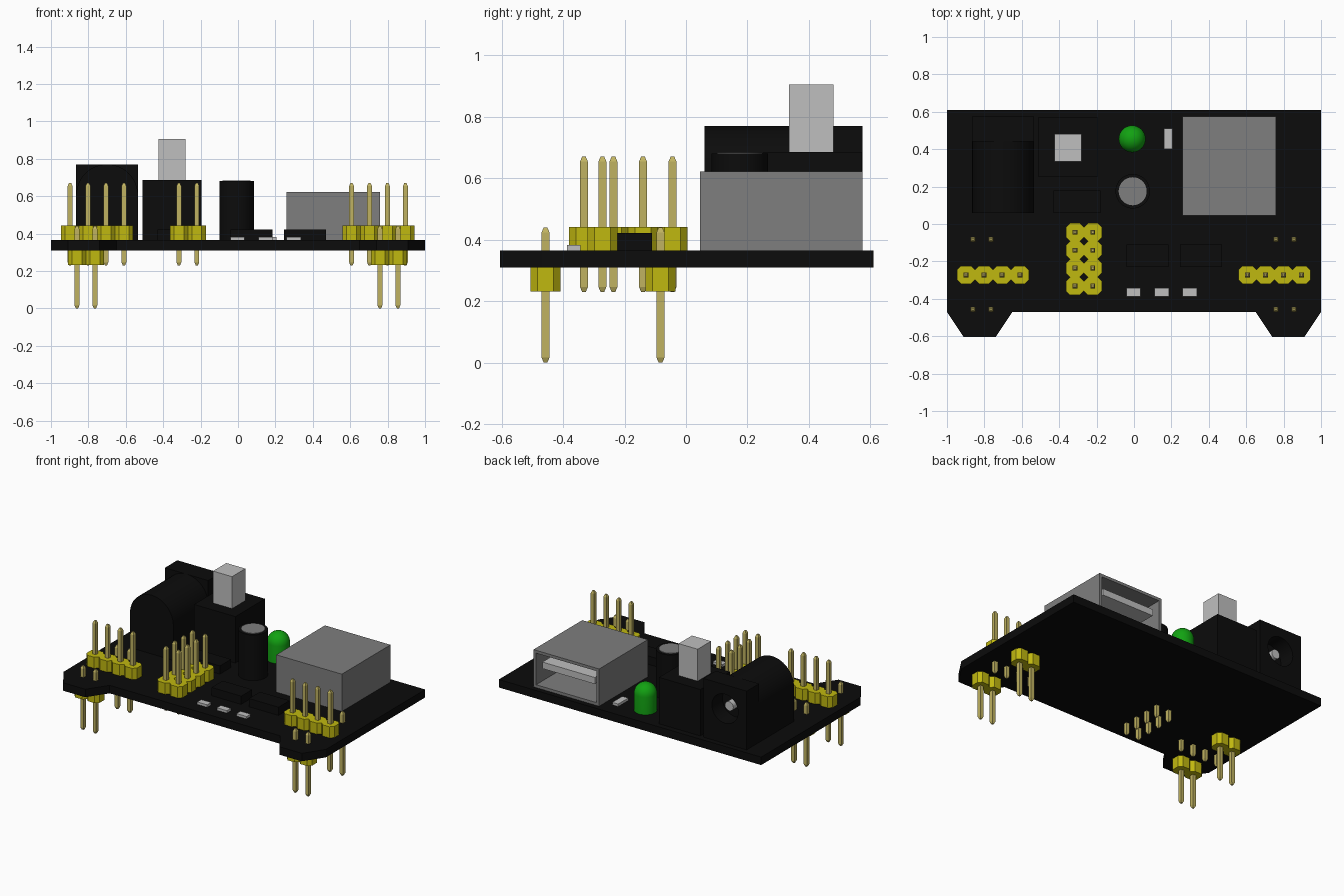
import bpy, bmesh, math
from mathutils import Matrix, Vector

if "Cube" in bpy.data.objects:
    bpy.data.objects.remove(bpy.data.objects["Cube"], do_unlink=True)


def material(name, r, g, b):
    m = bpy.data.materials.new(name)
    m.use_nodes = True
    m.diffuse_color = (r, g, b, 1)
    m.node_tree.nodes["Principled BSDF"].inputs["Base Color"].default_value = (r, g, b, 1)
    return m


BLACK = material("black", 0.0035, 0.0035, 0.0035)
GRAY = material("metal gray", 0.21, 0.21, 0.21)
SILVER = material("light silver", 0.52, 0.52, 0.52)
YELLOW = material("header yellow", 0.53, 0.48, 0.005)
BRASS = material("pin brass", 0.53, 0.45, 0.12)
GREEN = material("led green", 0.006, 0.36, 0.006)


def finish(name, bm, mat, smooth=False):
    bmesh.ops.recalc_face_normals(bm, faces=bm.faces)
    me = bpy.data.meshes.new(name)
    bm.to_mesh(me)
    bm.free()
    me.materials.append(mat)
    ob = bpy.data.objects.new(name, me)
    bpy.context.collection.objects.link(ob)
    if smooth:
        bpy.ops.object.select_all(action='DESELECT')
        ob.select_set(True)
        bpy.context.view_layer.objects.active = ob
        bpy.ops.object.shade_smooth_by_angle(angle=math.radians(35))
    return ob


def add_box(bm, x, y, z):
    """Box from (min, max) pairs on each axis."""
    mid = Vector([(a + b) / 2 for a, b in (x, y, z)])
    size = Vector([b - a for a, b in (x, y, z)])
    bmesh.ops.create_cube(bm, size=1, matrix=Matrix.Translation(mid) @ Matrix.Diagonal(size).to_4x4())


def box(name, x, y, z, mat):
    bm = bmesh.new()
    add_box(bm, x, y, z)
    return finish(name, bm, mat)


def add_prism(bm, points, offset):
    """Extrude a closed outline of 3D points along an offset."""
    face = bm.faces.new([bm.verts.new(p) for p in points])
    new = bmesh.ops.extrude_face_region(bm, geom=[face], use_keep_orig=True)["geom"]
    bmesh.ops.translate(bm, verts=[v for v in new if isinstance(v, bmesh.types.BMVert)], vec=offset)


def cylinder(name, centre, r, h, mat, axis='Z', n=40):
    bm = bmesh.new()
    rot = Matrix.Rotation(math.pi / 2, 4, 'X') if axis == 'Y' else Matrix()
    bmesh.ops.create_cone(bm, cap_ends=True, segments=n, radius1=r, radius2=r, depth=h,
                          matrix=Matrix.Translation(centre) @ rot)
    return finish(name, bm, mat, smooth=True)


# Circuit board with two front tabs
Z0, Z1 = 0.31, 0.365
half = [(1, 0.61), (1, -0.47), (0.91, -0.605), (0.74, -0.605), (0.65, -0.47)]
outline = half + [(-x, y) for x, y in reversed(half)]
bm = bmesh.new()
add_prism(bm, [(x, y, Z0) for x, y in outline], (0, 0, Z1 - Z0))
finish("circuit_board", bm, BLACK)

# Barrel power jack: arched body, square plate with a socket, centre pin
JX, JZ, JR = -0.70, 0.605, 0.165
arch = [(JX - JR, Z1), (JX + JR, Z1)]
arch += [(JX + JR * math.cos(a), JZ + JR * math.sin(a))
         for a in [math.pi * i / 24 for i in range(25)]]
bm = bmesh.new()
add_prism(bm, [(x, 0.06, z) for x, z in arch], (0, 0.385, 0))
finish("jack_body", bm, BLACK, smooth=True)

plate = box("jack_plate", (JX - JR, JX + JR), (0.44, 0.575), (Z1, 0.77), BLACK)
cutter = cylinder("jack_cutter", (JX, 0.56, JZ), 0.1, 0.2, BLACK, 'Y')
cutter.hide_render = True
mod = plate.modifiers.new("socket", 'BOOLEAN')
mod.object = cutter
mod.solver = 'EXACT'
bpy.context.view_layer.objects.active = plate
bpy.ops.object.modifier_apply(modifier=mod.name)
bpy.data.objects.remove(cutter, do_unlink=True)
cylinder("jack_pin", (JX, 0.49, JZ), 0.032, 0.08, SILVER, 'Y', 16)

# Push switch
box("switch_body", (-0.51, -0.195), (0.25, 0.572), (Z1, 0.685), BLACK)
box("switch_button", (-0.425, -0.28), (0.335, 0.48), (0.68, 0.905), SILVER)

# USB socket: shell hollowed from the back, with a tongue inside
bm = bmesh.new()
add_box(bm, (0.26, 0.76), (0.045, 0.575), (Z1, 0.622))
bm.normal_update()
back = next(f for f in bm.faces if f.normal.y > 0.9)
bmesh.ops.inset_region(bm, faces=[back], thickness=0.028)
inner = bmesh.ops.extrude_discrete_faces(bm, faces=[back])["faces"][0]
bmesh.ops.translate(bm, verts=inner.verts[:], vec=(0, -0.42, 0))
finish("usb_shell", bm, GRAY)
box("usb_tongue", (0.31, 0.71), (0.14, 0.55), (0.495, 0.54), SILVER)

# Capacitor with metal top
cylinder("capacitor_body", (-0.007, 0.175, (Z1 + 0.68) / 2), 0.092, 0.68 - Z1, BLACK)
cylinder("capacitor_top", (-0.007, 0.175, 0.68), 0.075, 0.008, GRAY)

# Round LED: cylinder with a dome, lathed from a profile
R, ZD = 0.072, 0.485
profile = [(0, Z1), (R, Z1)]
profile += [(R * math.cos(a), ZD + R * math.sin(a)) for a in [math.pi / 16 * i for i in range(8)]]
profile.append((0, ZD + R))
bm = bmesh.new()
vs = [bm.verts.new((r, 0, z)) for r, z in profile]
edges = [bm.edges.new(p) for p in zip(vs, vs[1:])]
bmesh.ops.spin(bm, geom=vs + edges, cent=(0, 0, 0), axis=(0, 0, 1), angle=2 * math.pi, steps=32)
bmesh.ops.remove_doubles(bm, verts=bm.verts, dist=0.0005)
bmesh.ops.translate(bm, verts=bm.verts, vec=(-0.01, 0.455, 0))
finish("led", bm, GREEN, smooth=True)

# Chips
box("chip_left", (-0.04, 0.185), (-0.23, -0.11), (Z1, 0.422), BLACK)
box("chip_right", (0.245, 0.47), (-0.23, -0.11), (Z1, 0.422), BLACK)
box("chip_rear", (-0.43, -0.18), (0.06, 0.18), (Z1, 0.422), BLACK)

# Small surface-mounted parts
for i, x in enumerate((-0.002, 0.148, 0.298)):
    box(f"front_resistor_{i + 1}", (x - 0.038, x + 0.038), (-0.387, -0.343), (Z1, 0.382), SILVER)
box("rear_resistor", (0.16, 0.205), (0.4, 0.51), (Z1, 0.382), SILVER)


# Pin headers: chamfered blocks with square, pointed pins
def header(name, xs, ys, block, pin):
    blocks, pins = bmesh.new(), bmesh.new()
    h, c, w, t = 0.0485, 0.026, 0.0128, 0.006
    octagon = [(h, c), (c, h), (-c, h), (-h, c), (-h, -c), (-c, -h), (c, -h), (h, -c)]
    for x in xs:
        for y in ys:
            add_prism(blocks, [(x + a, y + b, block[0]) for a, b in octagon],
                      (0, 0, block[1] - block[0]))
            rings = []
            for z, r in ((pin[0], t), (pin[0] + 0.016, w), (pin[1] - 0.016, w), (pin[1], t)):
                rings.append([pins.verts.new((x + r * a, y + r * b, z))
                              for a, b in ((1, 1), (-1, 1), (-1, -1), (1, -1))])
            for lo, hi in zip(rings, rings[1:]):
                for k in range(4):
                    pins.faces.new((lo[k], lo[k - 1], hi[k - 1], hi[k]))
            pins.faces.new(rings[0])
            pins.faces.new(rings[-1])
    finish(name + "_blocks", blocks, YELLOW)
    finish(name + "_pins", pins, BRASS)


UP, UP_PIN = (Z1, 0.442), (0.23, 0.67)
DOWN, DOWN_PIN = (0.232, Z0), (0, 0.44)
header("right_header", [-0.898 + 0.096 * i for i in range(4)], [-0.272], UP, UP_PIN)
header("left_header", [0.607 + 0.096 * i for i in range(4)], [-0.272], UP, UP_PIN)
header("double_header", [-0.316, -0.22], [-0.044 - 0.096 * i for i in range(4)], UP, UP_PIN)
for side, xs in (("right", (-0.861, -0.765)), ("left", (0.759, 0.855))):
    for place, y in (("front", -0.457), ("rear", -0.083)):
        header(f"under_{side}_{place}_header", xs, [y], DOWN, DOWN_PIN)
